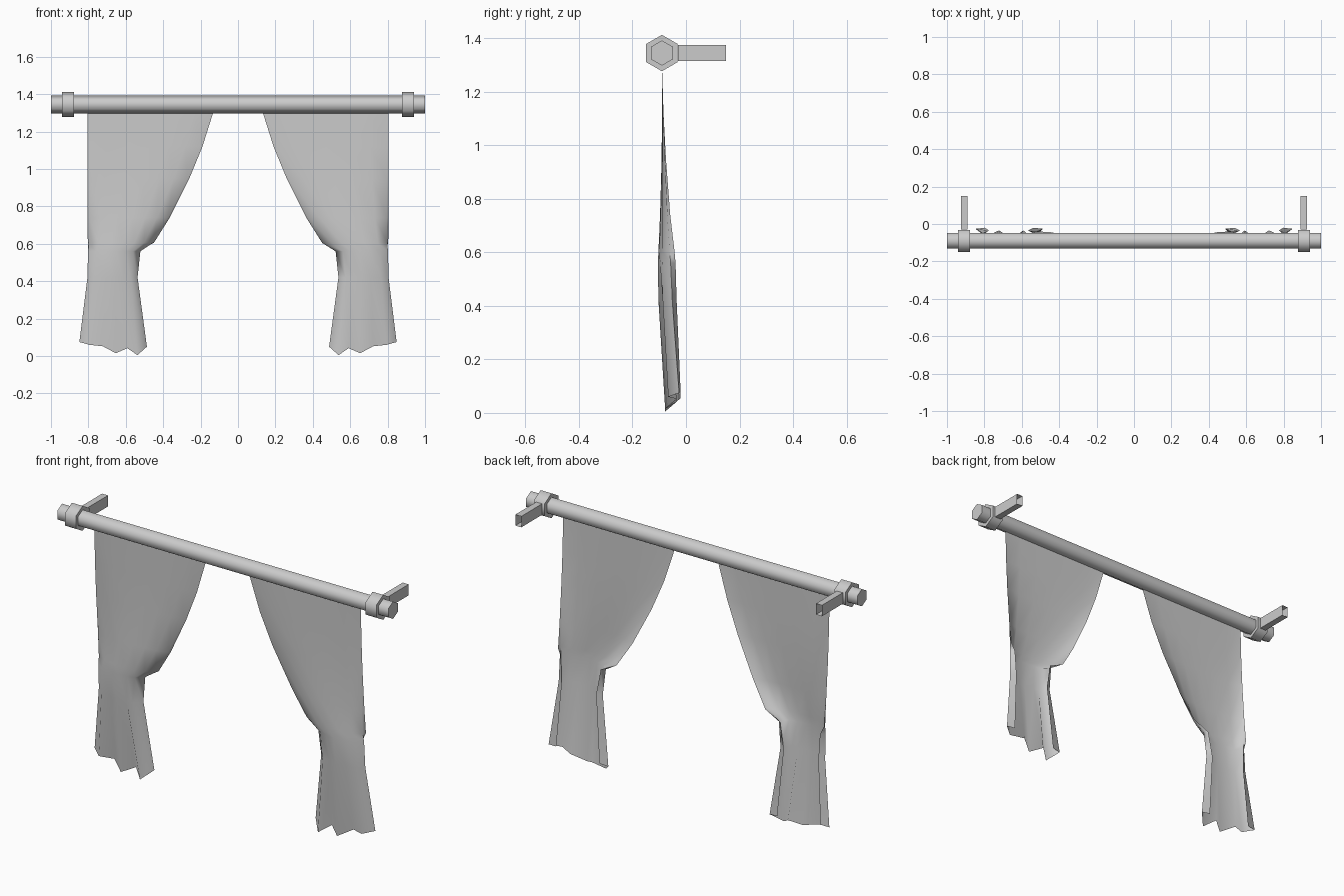
import bpy, bmesh, math
from mathutils import Matrix

cube = bpy.data.objects.get("Cube")
if cube:
    bpy.data.objects.remove(cube)

grey = bpy.data.materials.new("plain_grey")
grey.use_nodes = True
COLOUR = (0.6, 0.6, 0.6, 1)
grey.diffuse_color = COLOUR
grey.node_tree.nodes["Principled BSDF"].inputs["Base Color"].default_value = COLOUR

ROD_Y, ROD_Z = -0.09, 1.345


def finish(bm, name, angle):
    mesh = bpy.data.meshes.new(name)
    bm.to_mesh(mesh)
    bm.free()
    mesh.materials.append(grey)
    obj = bpy.data.objects.new(name, mesh)
    bpy.context.collection.objects.link(obj)
    bpy.ops.object.select_all(action="DESELECT")
    obj.select_set(True)
    bpy.context.view_layer.objects.active = obj
    bpy.ops.object.shade_smooth_by_angle(angle=math.radians(angle))
    return obj


def hex_bar(name, x, radius, length):
    """Six-sided bar along x with a corner pointing up."""
    bm = bmesh.new()
    place = Matrix.Translation((x, ROD_Y, ROD_Z)) @ Matrix.Rotation(math.pi / 2, 4, "Y")
    bmesh.ops.create_cone(bm, cap_ends=True, segments=6, radius1=radius, radius2=radius,
                          depth=length, matrix=place @ Matrix.Rotation(math.pi / 2, 4, "Z")
                          @ Matrix.Rotation(math.pi / 6, 4, "Z") @ Matrix.Rotation(math.pi / 6, 4, "Z"))
    # turn so that one corner is at the top
    top = max(v.co.z for v in bm.verts) - ROD_Z
    if top < radius * 0.95:
        bmesh.ops.rotate(bm, verts=bm.verts, cent=(x, ROD_Y, ROD_Z),
                         matrix=Matrix.Rotation(math.pi / 6, 3, "X"))
    return finish(bm, name, 65)


def bracket(name, x):
    """Square tube, open at the wall end."""
    bm = bmesh.new()
    bmesh.ops.create_cube(bm, size=1)
    for v in bm.verts:
        v.co = (x + v.co.x * 0.036, 0.06 + v.co.y * 0.18, ROD_Z + v.co.z * 0.06)
    ends = [f for f in bm.faces if abs(f.normal.y) > 0.9]
    bmesh.ops.delete(bm, geom=ends, context="FACES_ONLY")
    return finish(bm, name, 30)


# Curtain columns run from the inner edge to the outer edge
SPREAD = [0, 0.14, 0.29, 0.46, 0.65, 0.85, 1]
PLEAT = [1, 0.8, -1, 0.5, -1, 0.5, -0.6, 0.8, 1]
BULGE = [1, 0.5, -0.5, -0.9, -1, -0.9, -0.5, 0.4, 1]
HEM = [0.055, 0.05, 0.005, 0.042, 0.015, 0.052, 0.06, 0.075, 0.078]
# inner x, outer x, z, middle y, depth, tuck of the edges, share of pleating
ROWS = [
    (0.14, 0.795, 1.31, -0.09, 0.0, -0.01, 0),
    (0.20, 0.795, 1.12, -0.087, 0.003, -0.01, 0),
    (0.27, 0.795, 0.95, -0.083, 0.008, -0.01, 0),
    (0.375, 0.795, 0.74, -0.078, 0.019, -0.01, 0),
    (0.455, 0.798, 0.605, -0.073, 0.030, -0.005, 0),
    (0.522, 0.802, 0.56, -0.072, 0.033, 0.02, 0.1),
    (0.537, 0.805, 0.42, -0.069, 0.034, 0.03, 0.3),
    (0.487, 0.848, None, -0.049, 0.029, 0.05, 1),
]


def curtain(name, side):
    bm = bmesh.new()
    grid = []
    for inner, outer, z, mid, depth, tuck, pleat in ROWS:
        xs = [inner + (outer - inner) * s for s in SPREAD]
        xs = [inner + tuck] + xs + [outer - tuck]
        line = []
        for i, x in enumerate(xs):
            fold = BULGE[i] * (1 - pleat) + PLEAT[i] * pleat
            line.append(bm.verts.new((side * x, mid + depth * fold, HEM[i] if z is None else z)))
        grid.append(line)
    for a, b in zip(grid, grid[1:]):
        for i in range(len(a) - 1):
            quad = (a[i], b[i], b[i + 1], a[i + 1])
            bm.faces.new(quad if side > 0 else quad[::-1])
    return finish(bm, name, 80)


hex_bar("curtain_rod", 0, 0.047, 2)
for label, side in (("left", 1), ("right", -1)):
    hex_bar(label + "_rod_collar", side * 0.908, 0.068, 0.065)
    bracket(label + "_wall_bracket", side * 0.908)
    curtain(label + "_curtain", side)
